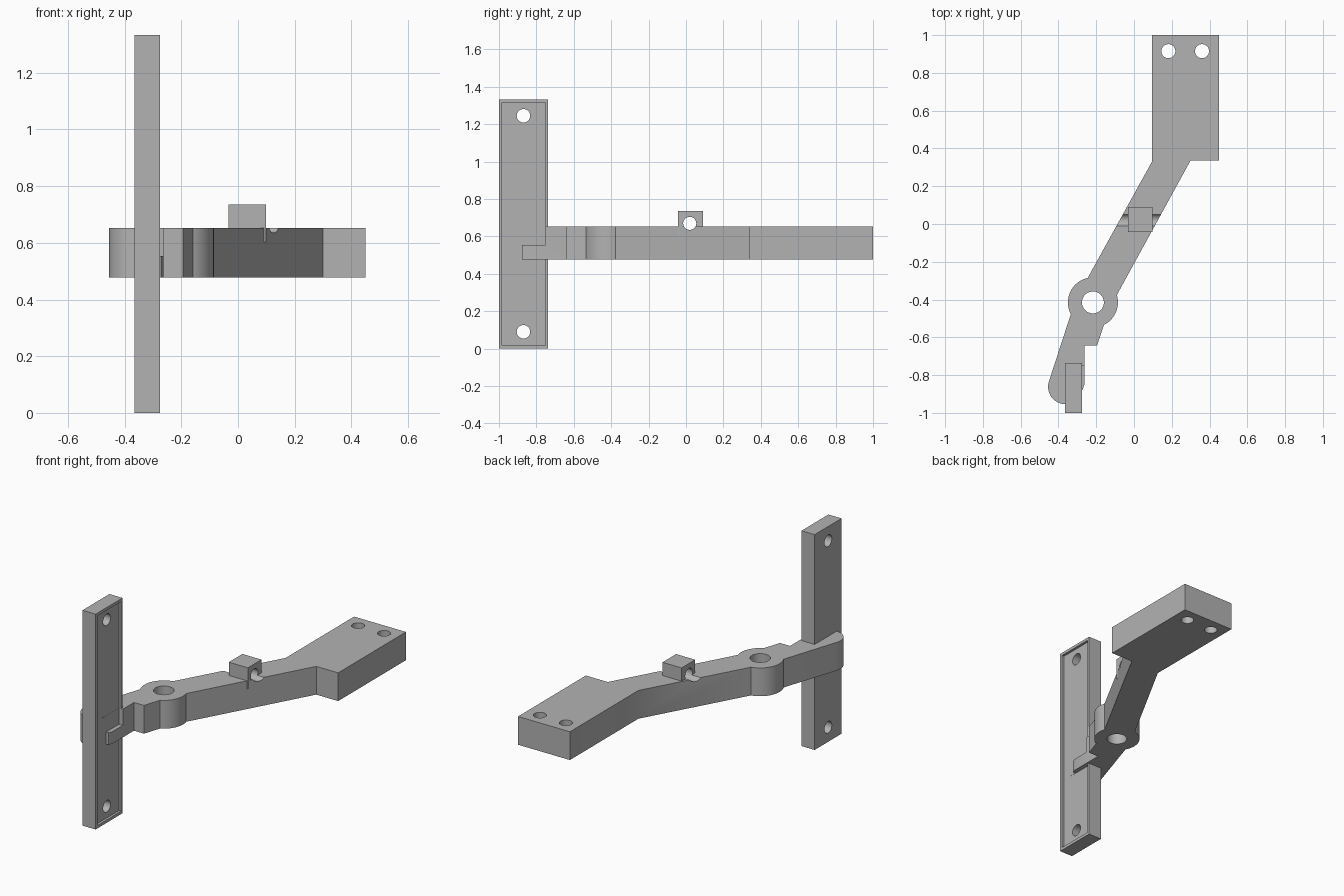
import bpy
import bmesh
from math import cos, sin, pi, atan2
from mathutils import Matrix

cube = bpy.data.objects.get("Cube")
if cube:
    bpy.data.objects.remove(cube, do_unlink=True)

grey = bpy.data.materials.new("plain grey")
grey.use_nodes = True
COLOUR = (0.45, 0.45, 0.45, 1)
grey.diffuse_color = COLOUR
grey.node_tree.nodes["Principled BSDF"].inputs["Base Color"].default_value = COLOUR

BOTTOM, TOP = 0.478, 0.653


def make(name, bm):
    bmesh.ops.recalc_face_normals(bm, faces=bm.faces)
    mesh = bpy.data.meshes.new(name)
    bm.to_mesh(mesh)
    bm.free()
    mesh.materials.append(grey)
    obj = bpy.data.objects.new(name, mesh)
    bpy.context.collection.objects.link(obj)
    return obj


def prism(name, outline, z0=BOTTOM, z1=TOP):
    bm = bmesh.new()
    face = bm.faces.new([bm.verts.new((x, y, z0)) for x, y in outline])
    ext = bmesh.ops.extrude_face_region(bm, geom=[face])["geom"]
    for v in ext:
        if isinstance(v, bmesh.types.BMVert):
            v.co.z = z1
    return make(name, bm)


def box(name, x, y, z):
    return prism(name, [(x[0], y[0]), (x[1], y[0]), (x[1], y[1]), (x[0], y[1])], *z)


def rod(name, centre, radius, length, axis="Z"):
    bm = bmesh.new()
    turn = Matrix.Rotation(pi / 2, 4, "Y") if axis == "X" else Matrix()
    bmesh.ops.create_cone(bm, cap_ends=True, segments=48, radius1=radius, radius2=radius,
                          depth=length, matrix=Matrix.Translation(centre) @ turn)
    return make(name, bm)


def combine(target, others, operation):
    # Apply each boolean, then discard its helper
    for other in others:
        other.hide_render = True
        mod = target.modifiers.new(operation.lower(), "BOOLEAN")
        mod.operation, mod.solver, mod.object = operation, "EXACT", other
        bpy.ops.object.select_all(action="DESELECT")
        bpy.context.view_layer.objects.active = target
        target.select_set(True)
        bpy.ops.object.modifier_apply(modifier=mod.name)
        bpy.data.objects.remove(other, do_unlink=True)


def finish(obj):
    bpy.ops.object.select_all(action="DESELECT")
    bpy.context.view_layer.objects.active = obj
    obj.select_set(True)
    bpy.ops.object.shade_smooth_by_angle(angle=pi / 6)


# Arm: mounting block with a slanted link down to the pivot
pivot = (-0.2175, -0.415)
arm = prism("pivot_arm", [(0.095, 1), (0.095, 0.33), (-0.245, -0.285), (-0.2, -0.42),
                          (-0.115, -0.42), (0.3, 0.337), (0.45, 0.337), (0.45, 1)])
boss = rod("pivot_boss", (*pivot, (BOTTOM + TOP) / 2), 0.1325, TOP - BOTTOM)

# Lower lever with a rounded end
tip, half = (-0.363, -0.862), 0.092
heading = atan2(pivot[1] - tip[1], pivot[0] - tip[0])
angles = [heading + pi / 2 + pi * i / 24 for i in range(25)]
outline = [(tip[0] + half * cos(a), tip[1] + half * sin(a)) for a in angles]
outline += [(pivot[0] + half * cos(a), pivot[1] + half * sin(a))
            for a in (heading - pi / 2, heading + pi / 2)]
lever = prism("lever", outline)

# Trim the lever to a low tab beside the plate
trims = [box("side_trim", (-0.263, 0), (-1.2, -0.642), (0.3, 0.8)),
         box("tab_trim", (-0.289, 0), (-1.2, -0.75), (0.553, 0.8)),
         box("end_trim", (-0.289, 0), (-1.2, -0.877), (0.3, 0.8))]
combine(lever, trims, "DIFFERENCE")
combine(arm, [boss, lever], "UNION")

# Pivot hole, fixing holes and cable groove
holes = [rod("pivot_hole", (*pivot, 0.56), 0.058, 1)]
holes += [rod("fixing_hole", (x, 0.915, 0.56), 0.037, 1) for x in (0.182, 0.36)]
holes.append(rod("cable_groove", (0.03, 0.02, 0.67), 0.035, 0.6, "X"))
combine(arm, holes, "DIFFERENCE")
finish(arm)

# Cable guide block set into the arm
guide = box("cable_guide", (-0.033, 0.098), (-0.043, 0.09), (0.603, 0.735))
combine(guide, [rod("guide_hole", (0.03, 0.02, 0.67), 0.035, 0.6, "X")], "DIFFERENCE")
finish(guide)

# Upright plate with a shallow recess and two screw holes
plate = box("upright_plate", (-0.365, -0.275), (-1, -0.737), (0, 1.333))
cuts = [box("recess", (-0.29, -0.2), (-0.983, -0.752), (0.018, 1.315))]
cuts += [rod("screw_hole", (-0.32, -0.869, z), 0.036, 0.5, "X") for z in (0.09, 1.245)]
combine(plate, cuts, "DIFFERENCE")
finish(plate)
